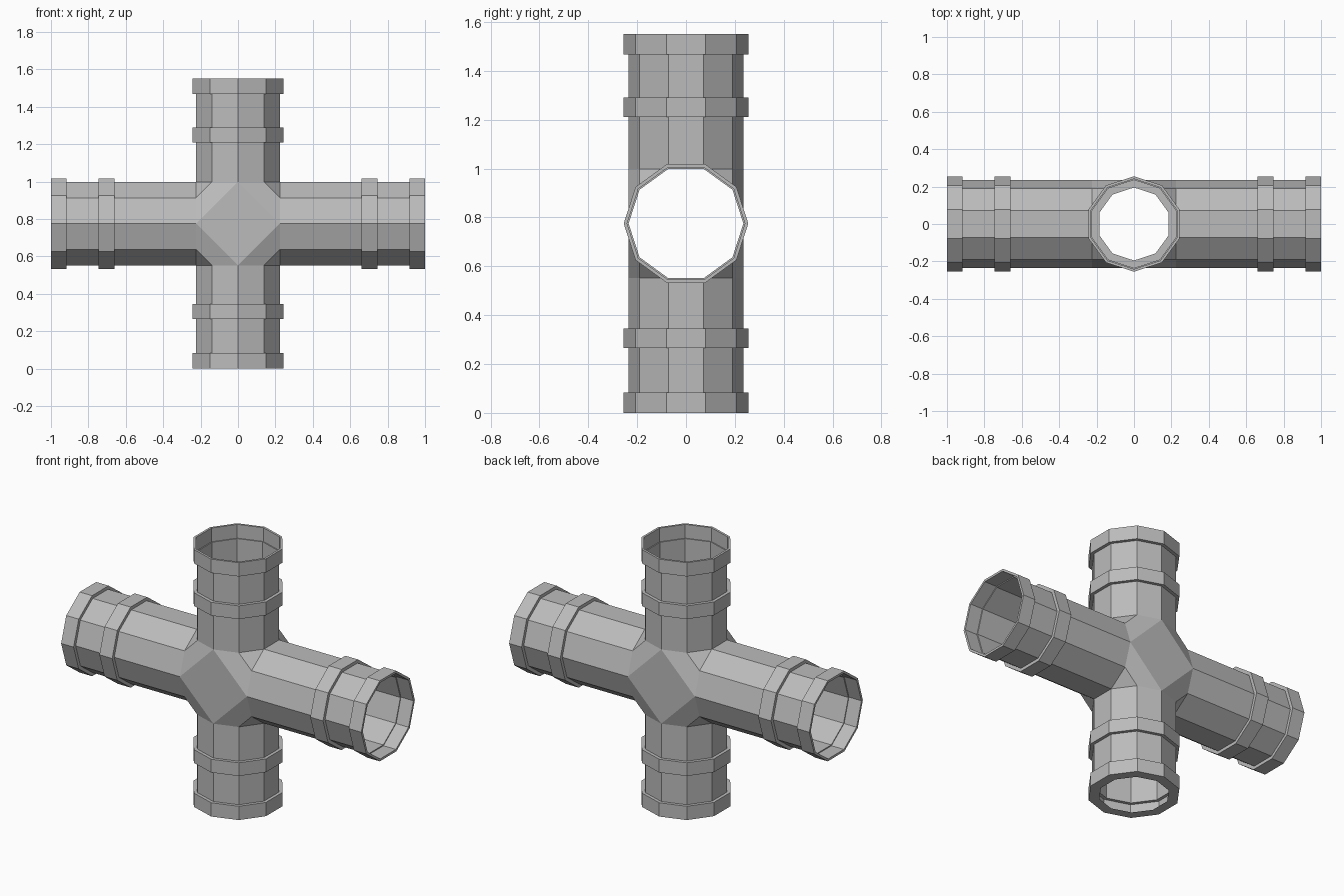
import bpy, bmesh, math
from mathutils import Matrix, Vector

cube = bpy.data.objects.get("Cube")
if cube:
    bpy.data.objects.remove(cube, do_unlink=True)

SIDES = 10
R_PIPE, R_BAND, R_LIP, R_HOLE = 0.235, 0.255, 0.241, 0.195
HUB = R_PIPE * math.cos(math.pi / SIDES)   # half width of the junction
CENTRE = Matrix.Translation((0, 0, 0.775))

grey = bpy.data.materials.new("pipe grey")
grey.use_nodes = True
colour = (0.5, 0.5, 0.5, 1)
grey.diffuse_color = colour
grey.node_tree.nodes["Principled BSDF"].inputs["Base Color"].default_value = colour


def finish(name, bm):
    mesh = bpy.data.meshes.new(name)
    bm.to_mesh(mesh)
    bm.free()
    mesh.materials.append(grey)
    bpy.context.collection.objects.link(bpy.data.objects.new(name, mesh))


def ring(r, t):
    step = math.tau / SIDES
    return [Vector((r * math.sin(i * step), -r * math.cos(i * step), t)) for i in range(SIDES)]


def lathe(name, profile, matrix):
    """Ten-sided open shell through (radius, distance) steps."""
    bm = bmesh.new()
    rows = [[bm.verts.new(matrix @ p) for p in ring(r, t)] for r, t in profile]
    for a, b in zip(rows, rows[1:]):
        for i in range(SIDES):
            j = (i + 1) % SIDES
            bm.faces.new((a[i], a[j], b[j], b[i]))
    finish(name, bm)


# Arms: distance to the end, and start and end of the middle band
arms = {
    "top": (0, 0.775, 0.435, 0.515),
    "left": (90, 1.0, 0.66, 0.745),
    "bottom": (180, 0.775, 0.43, 0.51),
    "right": (270, 1.0, 0.66, 0.745),
}
hub = bmesh.new()
for side, (angle, end, band_in, band_out) in arms.items():
    turn = Matrix.Rotation(math.radians(angle), 4, 'Y')
    place = CENTRE @ turn
    shoulder = end - 0.083
    lathe(side + "_pipe", [(R_PIPE, HUB), (R_PIPE, shoulder)], place)
    lathe(side + "_middle_band", [(R_PIPE, band_in), (R_BAND, band_in),
                                  (R_BAND, band_out), (R_PIPE, band_out)], place)
    socket = [(R_PIPE, shoulder), (R_BAND, shoulder), (R_BAND, end)]
    if side == "bottom":
        socket += [(R_HOLE, end)]
    else:
        socket += [(R_LIP, end), (R_LIP, shoulder), (R_PIPE, shoulder)]
    lathe(side + "_socket", socket, place)
    for p in ring(R_PIPE, HUB):
        hub.verts.new(CENTRE @ turn @ p)

# Faceted junction: hull of the four pipe mouths, with the mouths left open
bmesh.ops.remove_doubles(hub, verts=hub.verts, dist=0.001)
bmesh.ops.convex_hull(hub, input=hub.verts)
bmesh.ops.recalc_face_normals(hub, faces=hub.faces)
mouths = [f for f in hub.faces if max(abs(f.normal.x), abs(f.normal.z)) > 0.999]
bmesh.ops.delete(hub, geom=mouths, context='FACES')
bmesh.ops.dissolve_limit(hub, angle_limit=0.01, verts=hub.verts, edges=hub.edges)
finish("junction", hub)
